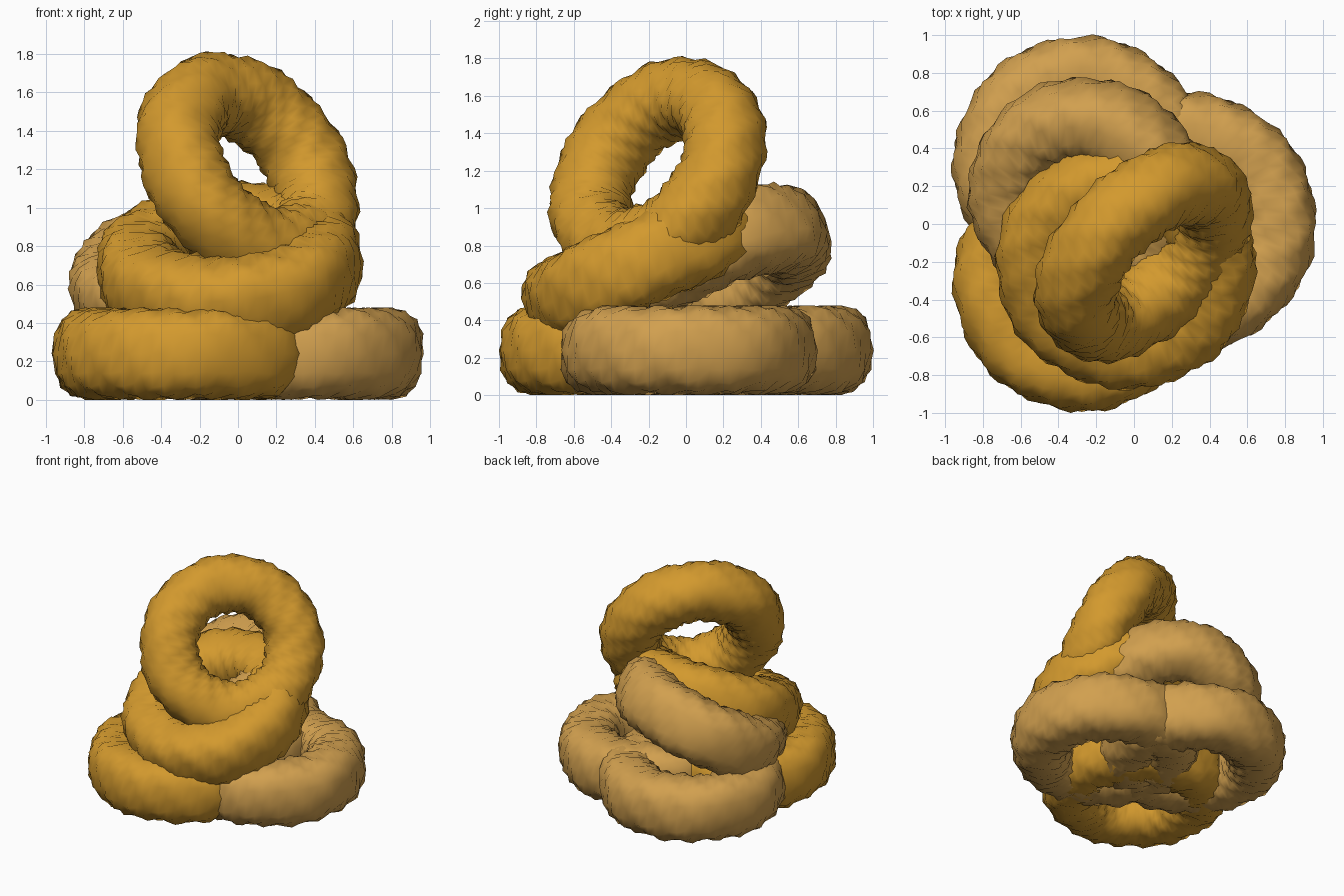
import bpy, bmesh, math, random
from mathutils import Vector

if "Cube" in bpy.data.objects:
    bpy.data.objects.remove(bpy.data.objects["Cube"])

random.seed(4)


def make_material(name, rgb):
    m = bpy.data.materials.new(name)
    m.diffuse_color = (*rgb, 1)
    m.use_nodes = True
    m.node_tree.nodes["Principled BSDF"].inputs["Base Color"].default_value = m.diffuse_color
    return m


golden = make_material("golden crust", (0.65, 0.32, 0.027))
tan = make_material("tan crust", (0.64, 0.35, 0.078))

MAJOR, MINOR = 72, 18   # segments around the ring and the tube
R, RX = 0.445, 0.202    # tube centre radius and tube half width


def power(c, p):
    return math.copysign(abs(c) ** p, c)


def ring(name, centre, normal, mat, size=1.0, half_height=0.235, boxy=0.8):
    """Thick ring with diagonal swirled ridges; a low boxy value squares the section."""
    bm = bmesh.new()
    wobble = random.uniform(0, 6.28)
    loops = []
    for i in range(MAJOR):
        u = 2 * math.pi * i / MAJOR
        loop = []
        for j in range(MINOR):
            v = 2 * math.pi * j / MINOR
            s = 1 + 0.065 * math.sin(18 * u + 5 * v + 0.8 * math.sin(3 * u + wobble))
            s += 0.02 * math.sin(7 * u - 2 * v + wobble)
            rad = size * (R + RX * s * power(math.cos(v), boxy))
            z = max(-0.24, min(0.24, half_height * s * power(math.sin(v), boxy)))
            loop.append(bm.verts.new((rad * math.cos(u), rad * math.sin(u), z)))
        loops.append(loop)
    for i in range(MAJOR):
        a, b = loops[i], loops[(i + 1) % MAJOR]
        for j in range(MINOR):
            k = (j + 1) % MINOR
            bm.faces.new((a[j], b[j], b[k], a[k])).smooth = True
    mesh = bpy.data.meshes.new(name)
    bm.to_mesh(mesh)
    bm.free()
    mesh.materials.append(mat)
    ob = bpy.data.objects.new(name, mesh)
    bpy.context.collection.objects.link(ob)
    ob.location = centre
    ob.rotation_euler = Vector(normal).to_track_quat('Z', 'Y').to_euler()


def tilt(angle, high_side):
    """Normal of a ring raised by angle towards the compass direction high_side."""
    t, a = math.radians(angle), math.radians(high_side)
    return (-math.sin(t) * math.cos(a), -math.sin(t) * math.sin(a), math.cos(t))


# three flat rings form the base
ring("base_ring_back", (-0.28, 0.315, 0.24), (0, 0, 1), tan, 1.045)
ring("base_ring_right", (0.28, 0.01, 0.24), (0, 0, 1), tan, 1.055)
ring("base_ring_front", (-0.275, -0.31, 0.24), (0, 0, 1), golden, 1.05)
# two rings leaning on the base
ring("leaning_ring_back", (-0.235, 0.145, 0.68), tilt(28, 55), tan)
ring("leaning_ring_front", (-0.045, -0.21, 0.695), tilt(24, 82), golden, 1.06)
# upright ring on top
ring("top_ring", (0.05, -0.15, 1.185), (0.62, -0.62, 0.48), golden, 1.035, 0.212, 0.9)
